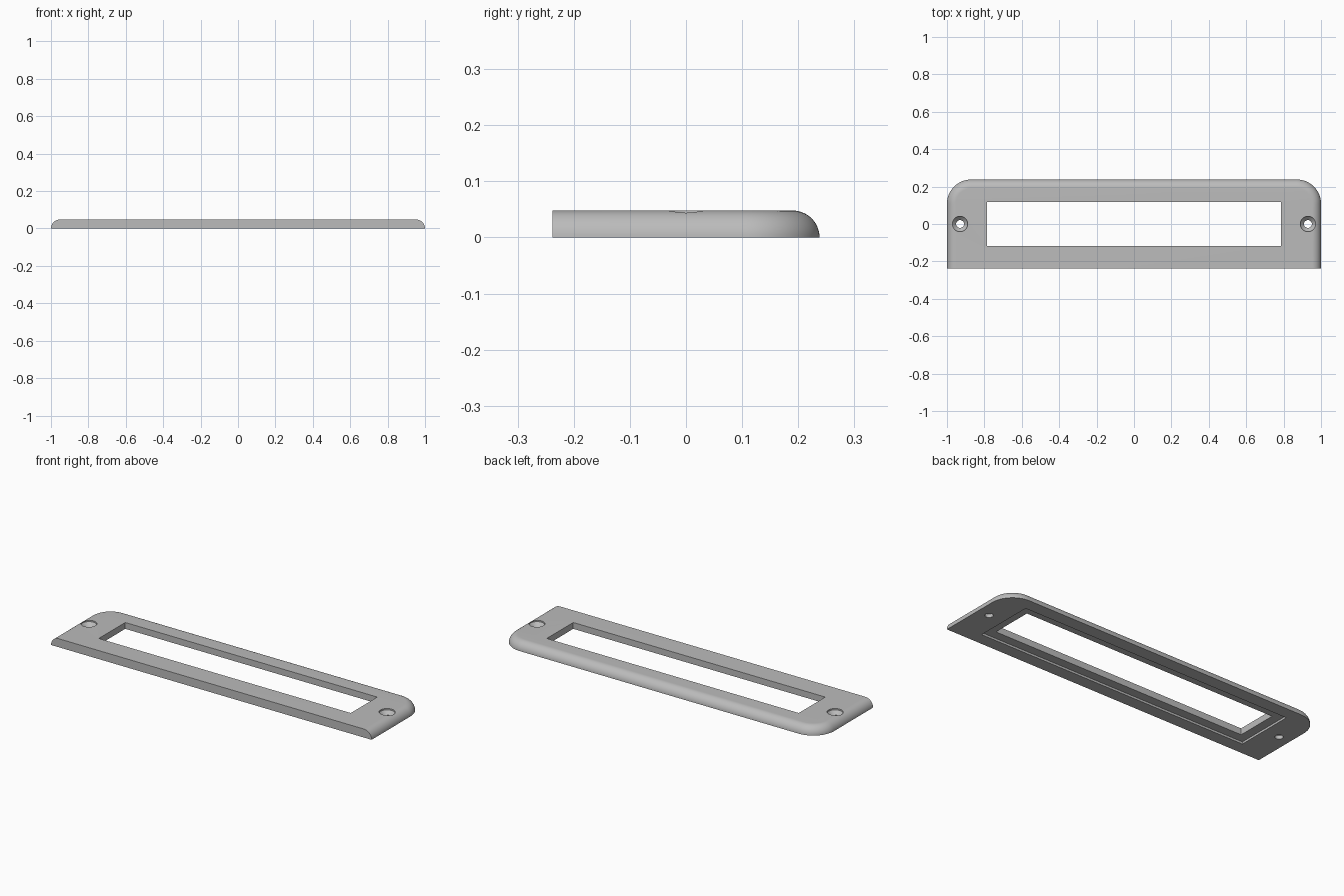
import bpy, bmesh, math

if "Cube" in bpy.data.objects:
    bpy.data.objects.remove(bpy.data.objects["Cube"], do_unlink=True)

HALF_X, HALF_Y, HEIGHT, CORNER = 1.0, 0.238, 0.048, 0.13
HOLE_X = 0.93

grey = bpy.data.materials.new("plain grey")
grey.use_nodes = True
colour = (0.5, 0.5, 0.5, 1)
grey.diffuse_color = colour
grey.node_tree.nodes["Principled BSDF"].inputs["Base Color"].default_value = colour


def make_object(name, bm):
    bmesh.ops.recalc_face_normals(bm, faces=bm.faces)
    mesh = bpy.data.meshes.new(name)
    bm.to_mesh(mesh)
    bm.free()
    mesh.materials.append(grey)
    obj = bpy.data.objects.new(name, mesh)
    bpy.context.collection.objects.link(obj)
    return obj


def loft(name, rings):
    """Skin a stack of equal-length rings and cap both ends."""
    bm = bmesh.new()
    loops = [[bm.verts.new(p) for p in ring] for ring in rings]
    n = len(loops[0])
    for a, b in zip(loops, loops[1:]):
        for i in range(n):
            j = (i + 1) % n
            bm.faces.new((a[i], a[j], b[j], b[i]))
    bm.faces.new(loops[0][::-1])
    bm.faces.new(loops[-1])
    return make_object(name, bm)


def outline(inset, z, steps=20):
    """Square front corners, rounded back corners, front edge never inset."""
    x, y, r = HALF_X - inset, HALF_Y - inset, CORNER - inset
    points = [(-x, -HALF_Y, z), (x, -HALF_Y, z)]
    for side, start in ((1, 0), (-1, math.pi / 2)):
        for i in range(steps + 1):
            a = start + math.pi / 2 * i / steps
            points.append((side * (x - r) + r * math.cos(a), y - r + r * math.sin(a), z))
    return points


def box(name, x, y, z0, z1):
    return loft(name, [[(-x, -y, z), (x, -y, z), (x, y, z), (-x, y, z)] for z in (z0, z1)])


def turned(name, cx, profile, sides=48):
    """Round cutter from (radius, height) pairs."""
    turn = [2 * math.pi * i / sides for i in range(sides)]
    return loft(name, [[(cx + r * math.cos(a), r * math.sin(a), z) for a in turn]
                       for r, z in profile])


# Plate with a quarter-round edge on the back and both ends
STEPS = 14
angles = [math.pi / 2 * i / STEPS for i in range(STEPS + 1)]
plate = loft("face_plate", [outline(HEIGHT * (1 - math.cos(a)), HEIGHT * math.sin(a))
                            for a in angles])

# Window opening, shallow rebate underneath, and countersunk screw holes
cutters = [box("window_cutter", 0.786, 0.118, -0.1, 0.1),
           box("rebate_cutter", 0.836, 0.168, -0.1, 0.012)]
for side, label in ((1, "left"), (-1, "right")):
    profile = [(0.021, -0.1), (0.021, 0.02), (0.041, 0.04), (0.041, 0.1)]
    cutters.append(turned(label + "_screw_hole_cutter", side * HOLE_X, profile))

for cutter in cutters:
    cutter.hide_render = True
    mod = plate.modifiers.new(cutter.name, "BOOLEAN")
    mod.operation, mod.solver, mod.object = "DIFFERENCE", "EXACT", cutter

# Bake the cuts and drop the helpers
bpy.ops.object.select_all(action="DESELECT")
bpy.context.view_layer.objects.active = plate
plate.select_set(True)
for mod in list(plate.modifiers):
    bpy.ops.object.modifier_apply(modifier=mod.name)
for cutter in cutters:
    bpy.data.objects.remove(cutter, do_unlink=True)

bpy.ops.object.shade_smooth_by_angle(angle=math.radians(25))
